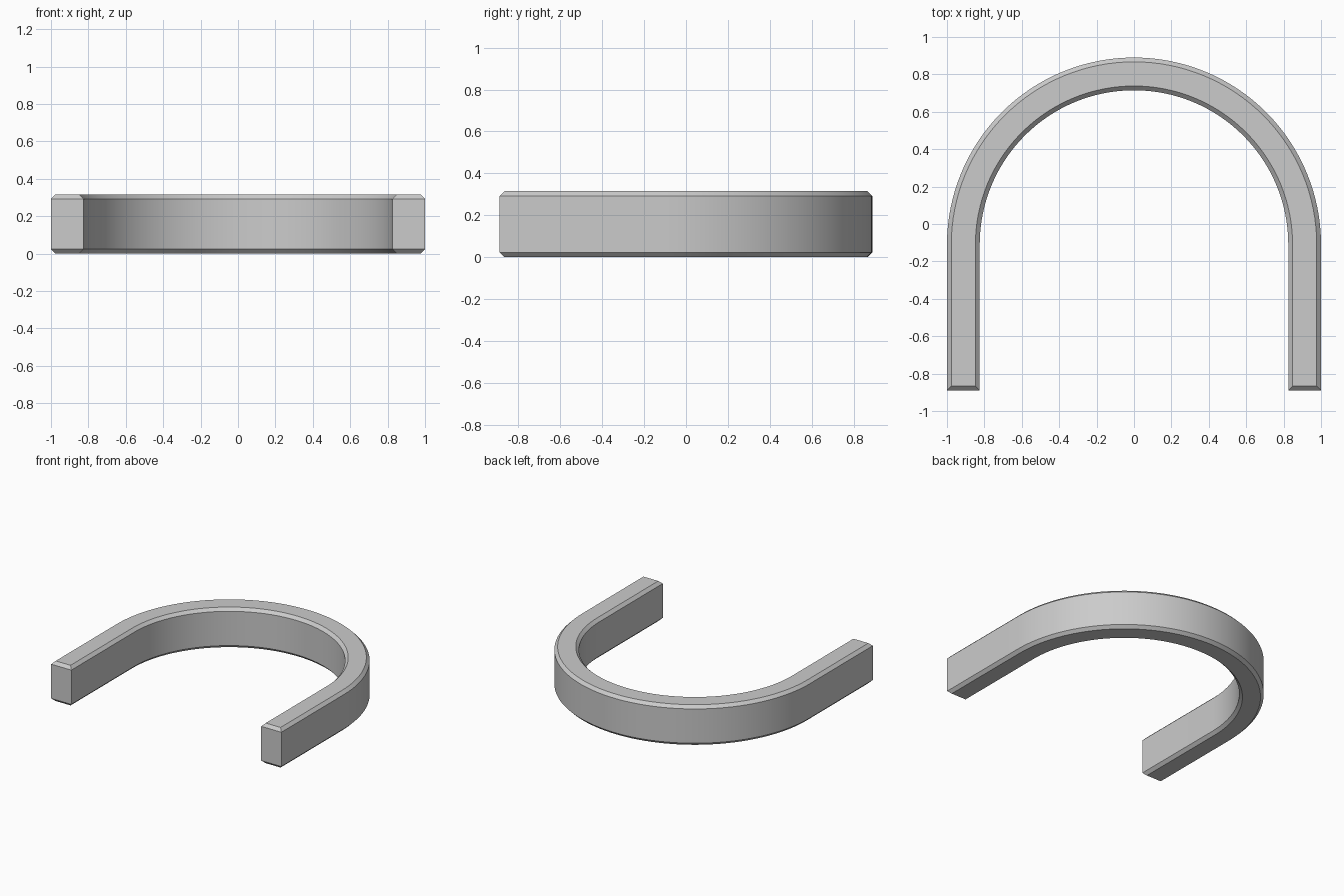
import bpy, bmesh, math

if "Cube" in bpy.data.objects:
    bpy.data.objects.remove(bpy.data.objects["Cube"])

OUTER, INNER = 1.0, 0.825     # arch radii
CY, FRONT = -0.11, -0.89      # arch centre and leg ends
HEIGHT, CHAMFER = 0.315, 0.023
STEPS = 64


def rail(radius, end):
    """Left leg end, half circle, right leg end."""
    arc = [(-radius * math.cos(math.pi * i / STEPS),
            CY + radius * math.sin(math.pi * i / STEPS)) for i in range(STEPS + 1)]
    return [(-radius, end)] + arc + [(radius, end)]


def ring(bm, inset, z):
    """Closed horseshoe outline, pulled inwards by inset."""
    out = rail(OUTER - inset, FRONT + inset)
    inn = rail(INNER + inset, FRONT + inset)
    return [bm.verts.new((x, y, z)) for x, y in out + inn[::-1]]


bm = bmesh.new()
rings = [ring(bm, d, z) for d, z in ((CHAMFER, 0), (0, CHAMFER),
                                     (0, HEIGHT - CHAMFER), (CHAMFER, HEIGHT))]
n = len(rings[0])

# Walls and chamfers
for low, high in zip(rings, rings[1:]):
    for i in range(n):
        j = (i + 1) % n
        bm.faces.new((low[i], low[j], high[j], high[i]))

# Top and bottom faces as strips between outer and inner rails
for loop in (rings[0], rings[-1]):
    for i in range(n // 2 - 1):
        bm.faces.new((loop[i], loop[i + 1], loop[n - 2 - i], loop[n - 1 - i]))

bmesh.ops.recalc_face_normals(bm, faces=bm.faces)
mesh = bpy.data.meshes.new("arch_bar")
bm.to_mesh(mesh)
bm.free()

# Arch bar
bar = bpy.data.objects.new("arch_bar", mesh)
bpy.context.collection.objects.link(bar)
bpy.context.view_layer.objects.active = bar
bar.select_set(True)
bpy.ops.object.shade_smooth_by_angle(angle=math.radians(30))
